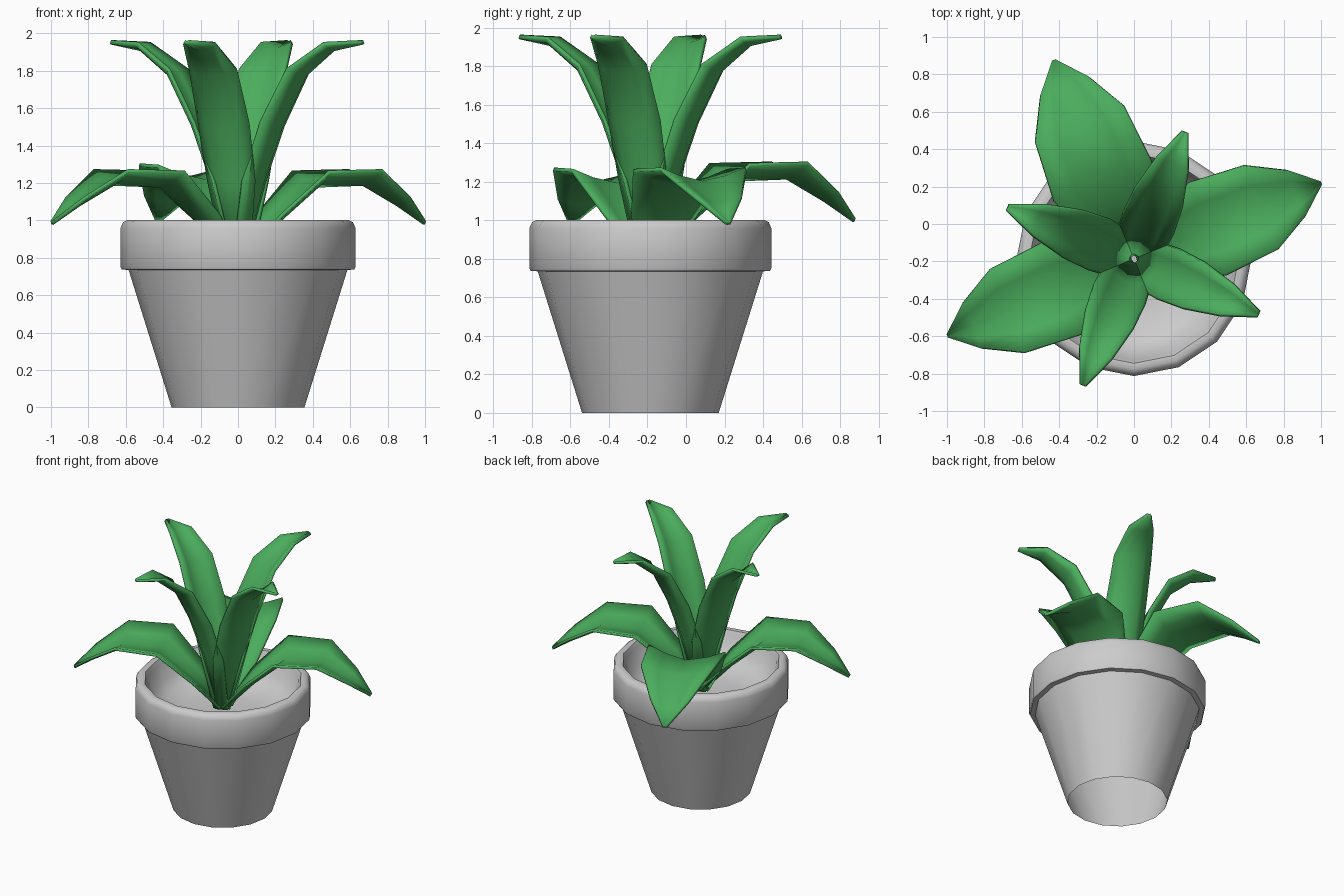
import bpy
import math
from mathutils import Vector

if "Cube" in bpy.data.objects:
    bpy.data.objects.remove(bpy.data.objects["Cube"])

CY = -0.185          # pot axis in y
SIDES = 16

green = bpy.data.materials.new("leaf_green")
green.diffuse_color = (0.07, 0.42, 0.11, 1)
green.use_nodes = True
green.node_tree.nodes["Principled BSDF"].inputs["Base Color"].default_value = green.diffuse_color


def make_object(name, verts, faces, angle, mat=None):
    mesh = bpy.data.meshes.new(name)
    mesh.from_pydata(verts, [], faces)
    mesh.update()
    obj = bpy.data.objects.new(name, mesh)
    bpy.context.collection.objects.link(obj)
    if mat:
        mesh.materials.append(mat)
    bpy.ops.object.select_all(action='DESELECT')
    bpy.context.view_layer.objects.active = obj
    obj.select_set(True)
    bpy.ops.object.shade_smooth_by_angle(angle=math.radians(angle))
    return obj


def lathe(name, profile, close_end=None):
    """Revolve (radius, z) points; optionally fan the last ring to a centre height."""
    verts, faces = [], []
    for r, z in profile:
        for i in range(SIDES):
            a = 2 * math.pi * i / SIDES
            verts.append((r * math.cos(a), CY + r * math.sin(a), z))
    for k in range(len(profile) - 1):
        for i in range(SIDES):
            j = (i + 1) % SIDES
            a, b = k * SIDES, (k + 1) * SIDES
            faces.append((a + i, a + j, b + j, b + i))
    if close_end is not None:
        c = len(verts)
        verts.append((0, CY, close_end))
        a = (len(profile) - 1) * SIDES
        faces += [(a + i, a + (i + 1) % SIDES, c) for i in range(SIDES)]
    return make_object(name, verts, faces, 50)


def leaf(name, rings, heading, scale=1.0, lift=0.3):
    """Channelled blade from (reach, height, half width) stations."""
    a = math.radians(heading)
    out = Vector((math.cos(a), math.sin(a), 0))
    side = Vector((-math.sin(a), math.cos(a), 0))
    up = Vector((0, 0, 1))
    base = Vector((0, CY, 0.75))
    across = (-1, -0.55, 0, 0.55, 1)
    verts, faces = [], []
    for k, (u, z, w) in enumerate(rings):
        p, q = rings[max(k - 1, 0)], rings[min(k + 1, len(rings) - 1)]
        tangent = (out * (q[0] - p[0]) + up * (q[1] - p[1])).normalized()
        normal = tangent.cross(side)
        if normal.dot(up) < 0:
            normal = -normal
        for t in across:
            local = out * u + up * (z - 0.75) + side * (w * t) + normal * (lift * w * abs(t) ** 1.5)
            verts.append(base + local * scale)
    n = len(across)
    for k in range(len(rings) - 1):
        for i in range(n - 1):
            faces.append((k * n + i, (k + 1) * n + i, (k + 1) * n + i + 1, k * n + i + 1))
    obj = make_object(name, verts, faces, 50, green)
    thick = obj.modifiers.new("thickness", 'SOLIDIFY')
    thick.thickness = 0.02
    thick.offset = 0
    return obj


# Pot: open tapered body, thick rim, shallow bowl of soil inside
lathe("pot", [(0.355, 0), (0.585, 0.735), (0.622, 0.738), (0.628, 0.75), (0.628, 0.96),
              (0.615, 0.99), (0.59, 1.003), (0.56, 1.0), (0.545, 0.97),
              (0.51, 0.85), (0.42, 0.78), (0.25, 0.75)], close_end=0.74)

# Wide drooping outer leaves
low = [(0.02, 0.78, 0.06), (0.22, 0.99, 0.18), (0.45, 1.185, 0.265),
       (0.72, 1.195, 0.24), (0.92, 1.085, 0.13), (1.075, 0.985, 0.012)]
for i, (heading, scale) in enumerate([(22, 1.0), (112, 1.06), (202.5, 1.0)]):
    leaf(f"outer_leaf_{i + 1}", low, heading, scale)

# Narrow upright inner leaves
tall = [(0.03, 0.78, 0.07), (0.14, 1.2, 0.135), (0.25, 1.5, 0.145),
        (0.39, 1.775, 0.135), (0.56, 1.915, 0.09), (0.73, 1.95, 0.015)]
for i, heading in enumerate([68, 158, 248, 336]):
    leaf(f"inner_leaf_{i + 1}", tall, heading, lift=0.4)
